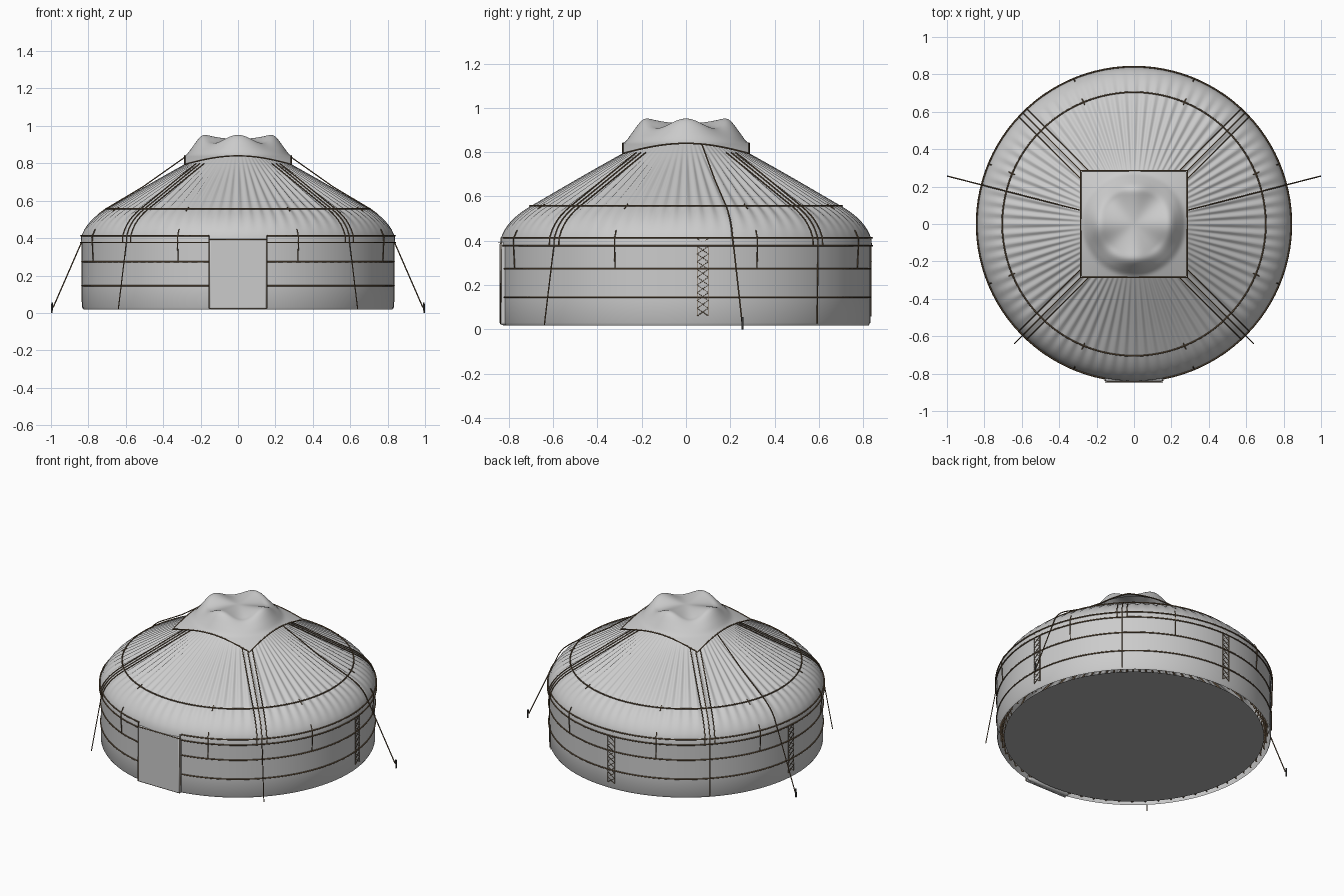
import bpy, math
from math import sin, cos, pi, radians

if "Cube" in bpy.data.objects:
    bpy.data.objects.remove(bpy.data.objects["Cube"])


def material(name, rgb):
    m = bpy.data.materials.new(name)
    m.diffuse_color = (*rgb, 1)
    m.use_nodes = True
    m.node_tree.nodes["Principled BSDF"].inputs["Base Color"].default_value = m.diffuse_color
    return m


CLOTH = material("felt_grey", (0.60, 0.60, 0.60))
FLOOR = material("floor_grey", (0.42, 0.42, 0.42))
ROPE = material("rope_brown", (0.15, 0.10, 0.055))
WOOD = material("wood_brown", (0.25, 0.17, 0.10))
IRON = material("stake_dark", (0.06, 0.06, 0.06))


def add_mesh(name, verts, faces, mat, smooth=True):
    me = bpy.data.meshes.new(name)
    me.from_pydata(verts, [], faces)
    me.materials.append(mat)
    for p in me.polygons:
        p.use_smooth = smooth
    ob = bpy.data.objects.new(name, me)
    bpy.context.collection.objects.link(ob)
    return ob


def ropes(name, paths, mat=ROPE, size=0.004, closed=False):
    """One curve object made of several thin round strands."""
    cu = bpy.data.curves.new(name, 'CURVE')
    cu.dimensions = '3D'
    cu.bevel_depth, cu.bevel_resolution, cu.use_fill_caps = size, 1, True
    for pts in paths:
        s = cu.splines.new('POLY')
        s.points.add(len(pts) - 1)
        for sp, p in zip(s.points, pts):
            sp.co = (*p, 1)
        s.use_cyclic_u = closed
    cu.materials.append(mat)
    ob = bpy.data.objects.new(name, cu)
    bpy.context.collection.objects.link(ob)
    return ob


def grid_faces(rows, cols, wrap):
    n = cols if wrap else cols - 1
    return [(i * cols + j, i * cols + (j + 1) % cols,
             (i + 1) * cols + (j + 1) % cols, (i + 1) * cols + j)
            for i in range(rows - 1) for j in range(n)]


def polar(r, a, z):
    return (r * cos(a), r * sin(a), z)


def arc(r, z, a0, a1, n=96):
    return [polar(r, a0 + (a1 - a0) * i / n, z) for i in range(n + 1)]


# Roof: pleated felt from the crown down to the eave
PROFILE = [(0.84, 0.375), (0.838, 0.41), (0.822, 0.445), (0.805, 0.47), (0.785, 0.493),
           (0.76, 0.515), (0.733, 0.535), (0.70, 0.555), (0.62, 0.601), (0.52, 0.659),
           (0.42, 0.717), (0.34, 0.763), (0.285, 0.795), (0.20, 0.845)]
COLS = 480
verts = []
for r, z in PROFILE:
    amp = 0.0065 * max(0.0, sin(pi * min(1, max(0, (0.83 - r) / 0.56)))) ** 0.7
    for j in range(COLS):
        a = 2 * pi * j / COLS
        verts.append(polar(r, a, z + amp * (cos(80 * a) - 0.5)))
add_mesh("roof_felt", verts, grid_faces(len(PROFILE), COLS, True), CLOTH)

# Wall sheet
WALL = [(0.826, 0.018), (0.833, 0.03), (0.833, 0.15), (0.833, 0.28), (0.833, 0.41)]
verts = [polar(r, 2 * pi * j / 128, z) for r, z in WALL for j in range(128)]
add_mesh("wall_felt", verts, grid_faces(len(WALL), 128, True), CLOTH)

# Floor
add_mesh("floor", [polar(0.79, 2 * pi * j / 96, 0.022) for j in range(96)],
         [tuple(range(95, -1, -1))], FLOOR, False)


# Crown cover: square cloth draped over the crown ring and its crossed hoops
def cover_z(x, y):
    r, a = math.hypot(x, y), math.atan2(y, x)
    lobe = cos(4 * a)
    base = 0.84 - 0.39 * (max(r, 0.25) - 0.285)
    top = 0.93 + 0.022 * lobe * min(1, (r / 0.17) ** 2)
    t = min(1, max(0, (0.285 - r) / 0.105))
    s = t * t * (3 - 2 * t)
    return base + (top - base) * s


N, H = 49, 0.285
ticks = [-H + 2 * H * i / (N - 1) for i in range(N)]
add_mesh("crown_cover", [(x, y, cover_z(x, y)) for y in ticks for x in ticks],
         grid_faces(N, N, False), CLOTH)
edge = [(t, -H) for t in ticks[:-1]] + [(H, t) for t in ticks[:-1]]
edge += [(-x, -y) for x, y in edge]
ropes("crown_cover_trim", [[(x, y, cover_z(x, y)) for x, y in edge]], closed=True)

# Door flap with trim
bpy.ops.mesh.primitive_cube_add(size=1, location=(0, -0.82, 0.207))
door = bpy.context.object
door.name = "door"
door.scale = (0.31, 0.044, 0.375)
bpy.ops.object.transform_apply(location=False, rotation=False, scale=True)
bev = door.modifiers.new("soft_edge", 'BEVEL')
bev.width, bev.segments = 0.01, 2
door.data.materials.append(CLOTH)
bpy.ops.object.shade_smooth_by_angle()
D = 0.155
ropes("door_trim", [[(-D, -0.835, 0.415), (-D, -0.838, 0.025), (D, -0.838, 0.025), (D, -0.835, 0.415)],
                    [(-D, -0.844, 0.392), (D, -0.844, 0.392)]], size=0.003)

# Girth ropes round the wall and eave, stopping at the door
gap = math.asin(D / 0.835)
ropes("girth_ropes", [arc(r, z, -pi / 2 + gap, 1.5 * pi - gap)
                      for r, z in ((0.835, 0.145), (0.835, 0.273), (0.842, 0.377), (0.841, 0.413))])
ropes("roof_ring_rope", [arc(0.705, 0.557, 0, 2 * pi)[:-1]], closed=True)


def down_roof(angle, offset=0.0, start=12, end=0):
    """Path down the roof at an angle, shifted sideways by offset."""
    pts = []
    for r, z in reversed(PROFILE[end:start + 1]):
        a = angle + math.asin(offset / r)
        pts.append(polar(r + 0.004, a, z + 0.004))
    return pts


# Corner ropes: three at each diagonal, the front ones reach the ground
corner = []
for k in range(4):
    a = pi / 4 + k * pi / 2
    for off in (-0.03, 0.0, 0.03):
        corner.append(down_roof(a, off))
    if k >= 2:
        corner[-2].append(polar(0.905, a, 0.02))
    else:
        corner[-2].append(polar(0.838, a, 0.025))
ropes("corner_ropes", corner, size=0.003)

# Side guy ropes with stakes
guys, stakes = [], []
for s in (1, -1):
    a = radians(14.4)
    path = [polar(0.29, a, 0.835)] + [(x, y, z + 0.012) for x, y, z in down_roof(a, 0, 9, 1)]
    path.append(polar(1.02, a, 0.03))
    guys.append([(s * x, y, z) for x, y, z in path])
    stakes.append([(s * 0.995, 0.255, 0.0), (s * 0.994, 0.255, 0.055)])
ropes("guy_ropes", guys, size=0.0035)
ropes("stakes", stakes, IRON, 0.005)

# Short ties on wall and roof
ties = []
for k in range(8):
    a = pi / 8 + k * pi / 4
    ties.append([polar(0.838, a, 0.275), polar(0.844, a, 0.375), polar(0.843, a, 0.412),
                 polar(0.826, a, 0.448)])
    ties.append([polar(0.69, a, 0.565), polar(0.725, a, 0.545)])
ropes("ties", ties, size=0.003)

# Zigzag lacing where the wall sheets meet
lacing = []
for deg in (5.2, 92, 174.8):
    c, w = radians(deg), 0.03
    for side in (-w, w):
        lacing.append([polar(0.836, c + side, 0.06), polar(0.836, c + side, 0.41)])
    for flip in (1, -1):
        lacing.append([polar(0.837, c + w * flip * (-1) ** i, 0.06 + 0.35 * i / 10) for i in range(11)])
ropes("wall_lacing", lacing[:], size=0.0022)

# Inner frame: lattice wall, roof poles and crown ring
lattice = []
for k in range(64):
    a = 2 * pi * k / 64
    for s in (1, -1):
        lattice.append([polar(0.808 + 0.003 * s, a + s * 0.4 * i / 4, 0.03 + 0.36 * i / 4) for i in range(5)])
ropes("wall_lattice", lattice, WOOD, 0.004)
ropes("roof_poles", [[polar(0.80, 2 * pi * k / 64, 0.40), polar(0.74, 2 * pi * k / 64, 0.505),
                      polar(0.21, 2 * pi * k / 64, 0.815)] for k in range(64)], WOOD, 0.005)
ropes("crown_ring", [arc(0.20, 0.82, 0, 2 * pi, 48)[:-1]], WOOD, 0.015, True)
